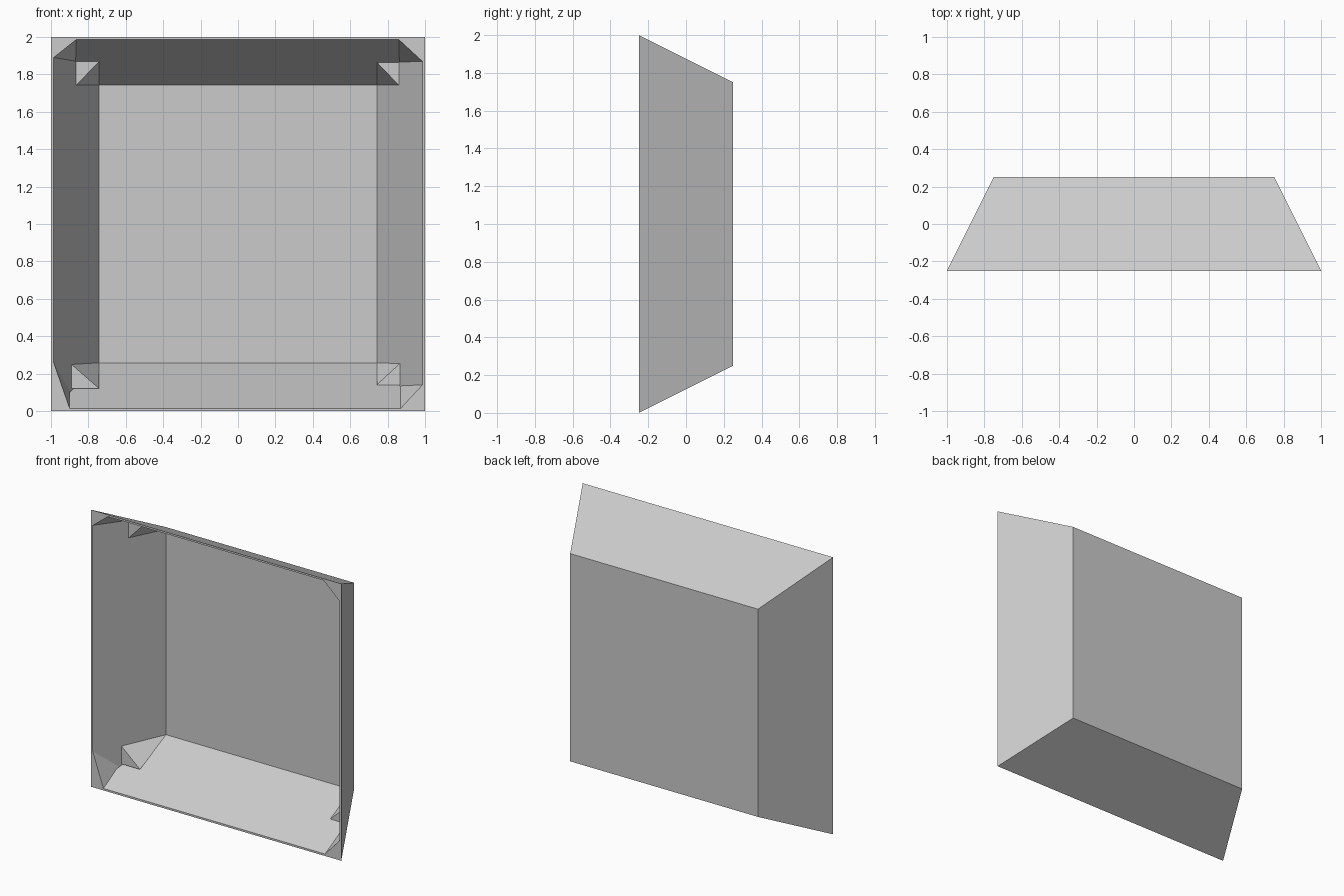
import bpy
import bmesh

cube = bpy.data.objects.get("Cube")
if cube:
    bpy.data.objects.remove(cube, do_unlink=True)

grey = bpy.data.materials.new("light grey")
grey.use_nodes = True
colour = (0.6, 0.6, 0.6, 1)
grey.diffuse_color = colour
grey.node_tree.nodes["Principled BSDF"].inputs["Base Color"].default_value = colour

FRONT, BACK, MID_Z = -0.25, 0.25, 1.0
RIM_IN, BACK_IN, FLOOR_Y = 0.986, 0.742, 0.238


def make_object(name, bm):
    bmesh.ops.recalc_face_normals(bm, faces=bm.faces)
    mesh = bpy.data.meshes.new(name)
    bm.to_mesh(mesh)
    bm.free()
    mesh.materials.append(grey)
    obj = bpy.data.objects.new(name, mesh)
    bpy.context.collection.objects.link(obj)
    return obj


def square(bm, half, y):
    return [bm.verts.new((sx * half, y, MID_Z + sz * half))
            for sx, sz in ((-1, -1), (1, -1), (1, 1), (-1, 1))]


# Tapered tray with thin walls, open at the front
bm = bmesh.new()
rings = [square(bm, 0.75, BACK), square(bm, 1.0, FRONT),
         square(bm, RIM_IN, FRONT), square(bm, BACK_IN, FLOOR_Y)]
for a, b in zip(rings, rings[1:]):
    for i in range(4):
        j = (i + 1) % 4
        bm.faces.new((a[i], a[j], b[j], b[i]))
bm.faces.new(rings[0])
bm.faces.new(rings[-1])
make_object("tapered_tray", bm)


def wall_depth(half):
    # Depth at which the inner wall has the given half width
    t = (RIM_IN - half) / (RIM_IN - BACK_IN)
    return FRONT + t * (FLOOR_Y - FRONT)


def wedge(bm, points):
    v = [bm.verts.new(p) for p in points]
    for i in range(4):
        bm.faces.new(v[:i] + v[i + 1:])


def corner_gussets(name, sx, sz, fold_x, fold_z, side_end):
    def at(x, y, z):
        return (sx * x, y, MID_Z + sz * z)

    y = wall_depth((fold_x + fold_z) / 2)
    fold = at(fold_x, y, fold_z)
    bm = bmesh.new()
    # Folded corner at the rim
    wedge(bm, [at(RIM_IN, FRONT, RIM_IN), at(fold_x, FRONT, RIM_IN),
               at(RIM_IN, FRONT, side_end), fold])
    # Folded tab in the back corner
    wedge(bm, [fold, at(BACK_IN, y, fold_z), at(fold_x, y, BACK_IN),
               at(BACK_IN, FLOOR_Y, BACK_IN)])
    make_object(name, bm)


corner_gussets("top_right_gussets", -1, 1, 0.865, 0.87, 0.89)
corner_gussets("top_left_gussets", 1, 1, 0.86, 0.865, 0.87)
corner_gussets("bottom_right_gussets", -1, -1, 0.90, 0.88, 0.74)
corner_gussets("bottom_left_gussets", 1, -1, 0.87, 0.86, 0.86)
